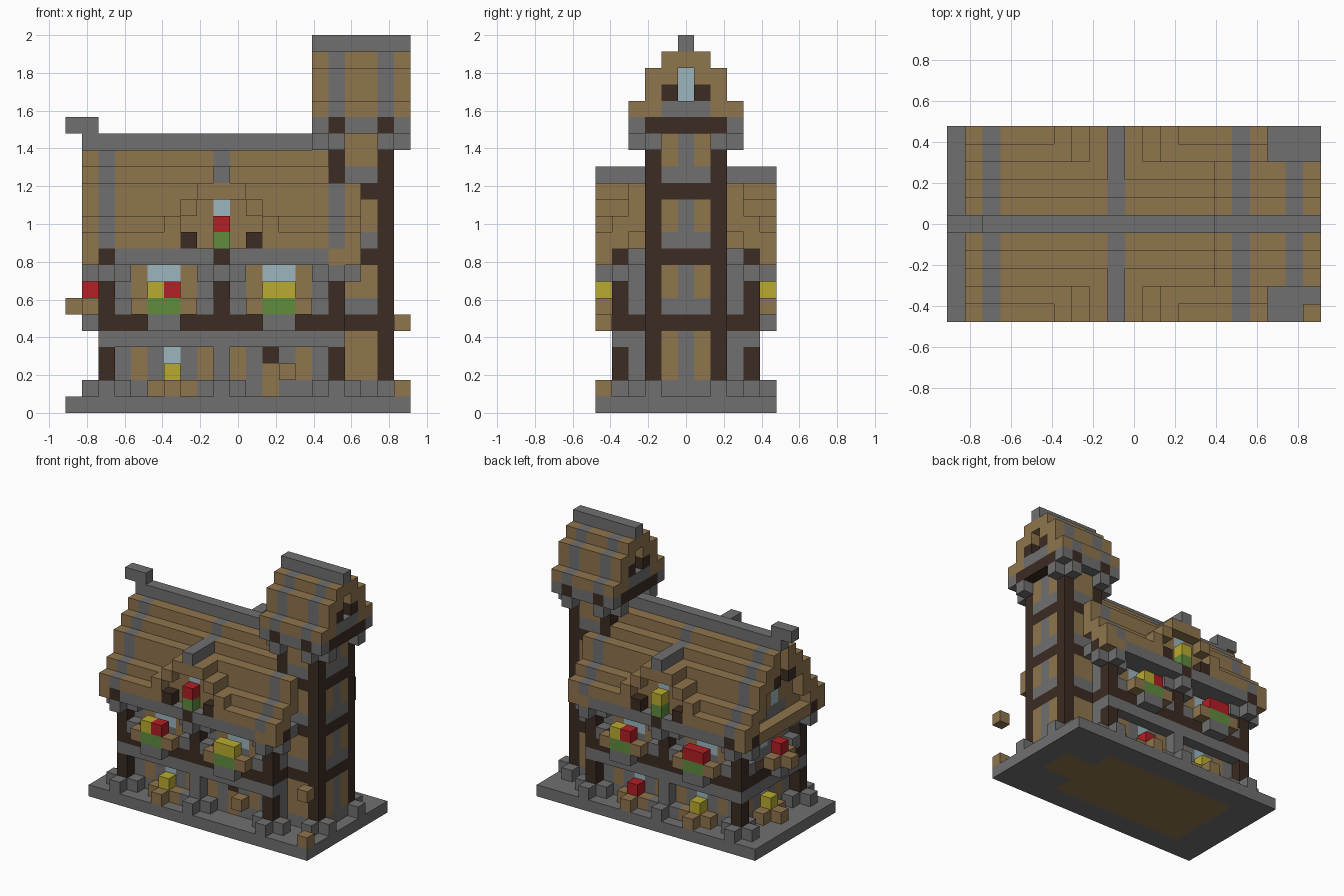
import bpy, bmesh
from mathutils import Vector

cube = bpy.data.objects.get("Cube")
if cube:
    bpy.data.objects.remove(cube, do_unlink=True)

U = 2 / 23  # edge of one block
COLOURS = {
    "stone": (0.162, 0.162, 0.162), "plank": (0.275, 0.178, 0.074),
    "timber": (0.045, 0.025, 0.016), "glass": (0.328, 0.468, 0.515),
    "red": (0.445, 0.014, 0.018), "yellow": (0.491, 0.407, 0.03),
    "green": (0.112, 0.262, 0.048),
}
MATS = {}
for name, rgb in COLOURS.items():
    m = bpy.data.materials.new(name)
    m.use_nodes = True
    m.diffuse_color = (*rgb, 1)
    m.node_tree.nodes["Principled BSDF"].inputs["Base Color"].default_value = (*rgb, 1)
    MATS[name] = m

cells = {}  # block position -> (part, colour)


def span(v):
    return range(v[0], v[1] + 1) if isinstance(v, tuple) else (v,)


def fill(part, colour, x, y, z):
    for i in span(x):
        for j in span(y):
            for k in span(z):
                cells[i, j, k] = (part, colour)


def both(part, colour, x, y, z):
    """Fill on the front (given as positive depth) and on the back."""
    a, b = (y, y) if isinstance(y, int) else y
    fill(part, colour, x, (a, b), z)
    fill(part, colour, x, (-b, -a), z)


# Base slab with a wooden floor
fill("base", "stone", (-10, 10), (-5, 5), 0)
fill("base", "plank", (-7, 5), (-3, 3), 0)
fill("base", "plank", (6, 8), (-1, 1), 0)

# Recessed wall panels, in vertical stripes
fill("house_walls", "stone", (-7, 6), (-3, 3), 1)
for z in ((2, 3), (6, 8)):
    for x in range(-7, 7):
        both("house_walls", "plank" if x in (-6, -3 if z[0] > 5 else -2, 4, 1 if z[0] > 5 else 0) else "stone", x, 3, z)
    for y in range(4):
        both("house_walls", "plank" if y == 2 else "stone", -7, y, z)
both("house_walls", "stone", 6, 3, (2, 8))

# Storey beams
for z, colour in ((4, "stone"), (5, "timber")):
    both("storey_beams", colour, (-8, 6), (3, 4), z)
    fill("storey_beams", colour, (-8, -7), (-4, 4), z)

# Posts with stone feet and heads
POSTS = (-8, -1, 6)
for x in POSTS:
    both("posts", "stone" if x == -1 else "timber", x, 4, (1, 3))
    both("posts", "timber", x, 4, (6, 8))
    for z in (1, 6, 8):
        for dx in (-1, 1):
            if z != 6 or -8 < x + dx < 6:
                both("post_blocks", "stone", x + dx, 4, z)
        if z != 6:
            both("post_blocks", "stone", x, 5, z)
        if x != -1:
            both("post_blocks", "stone", x, 3, z)

# Eave beams with timber ends
both("eave_beams", "stone", (-9, 7), (4, 5), 9)
fill("eave_beams", "plank", -9, (-3, 3), 9)
fill("eave_beams", "timber", -8, (-3, 3), 9)
for x in POSTS:
    both("eave_beams", "timber", x, (4, 5), 9)
for x in (-9, 7):
    both("eave_beams", "timber", x, 4, 9)
    both("eave_beams", "plank", x, 5, 9)

# Gable walls and stepped main roof
STEPS = {1: (14, 15), 2: (13, 14), 3: (11, 13), 4: (10, 11), 5: (10, 10)}
for y, z in STEPS.items():
    both("gable_walls", "plank", -8, y, (10, z[1]))
    if y > 2:
        both("gable_walls", "plank", 6, y, (9, z[1]))
    for x in range(-9, 8 if y > 2 else 6):
        both("main_roof", "stone" if x in POSTS else "plank", x, y, z)
both("gable_walls", "stone", 7, 3, 9)
fill("gable_walls", "plank", -8, 0, (10, 15))
fill("gable_walls", "stone", -8, (-1, 1), 10)
fill("gable_walls", "glass", -8, 0, (11, 12))
both("gable_walls", "timber", -9, 1, 13)
fill("ridge", "stone", (-9, 5), 0, 16)
fill("ridge", "stone", (-10, -9), 0, 17)

# Dormers on both slopes
for s, bloom in ((-1, "red"), (1, "yellow")):
    fill("dormers", "plank", (-2, 0), 4 * s, (10, 13))
    fill("dormers", "glass", -1, 4 * s, 12)
    for x in (-2, -1, 0):
        cells.pop((x, 5 * s, 10), None)
    for d, z in ((0, 13), (1, 13), (2, 12), (3, 11)):
        for x in (-1 - d, -1 + d):
            for y in (4, 5):
                fill("dormers", "plank", x, y * s, z)
    for x in (-3, 1):
        fill("dormers", "timber", x, 5 * s, 10)
    for y in range(2, 6):
        fill("dormers", "stone", -1, y * s, 14)
    fill("flowers", "green", -1, 5 * s, 10)
    fill("flowers", bloom, -1, 5 * s, 11)


# Upper windows with flower boxes
def flower_box(x, s, first, second):
    fill("windows", "glass", (x, x + 1), 3 * s, (7, 8))
    fill("flower_boxes", "stone", (x, x + 1), 5 * s, 5)
    fill("flower_boxes", "plank", (x - 1, x + 2), 5 * s, 6)
    fill("flowers", "green", (x, x + 1), 5 * s, 6)
    fill("flowers", first, x, 5 * s, 7)
    fill("flowers", second, x + 1, 5 * s, 7)


flower_box(-5, -1, "yellow", "red")
flower_box(2, -1, "yellow", "yellow")
flower_box(-5, 1, "red", "red")
flower_box(2, 1, "red", "yellow")
fill("windows", "glass", -7, 0, (7, 8))
fill("flower_boxes", "stone", -9, 0, 5)
fill("flower_boxes", "plank", -9, (-1, 1), 6)
fill("flower_boxes", "plank", -10, 0, 6)
fill("flowers", "green", -9, 0, 6)
fill("flowers", "red", -9, 0, 7)

# Ground windows with potted flowers
for x, s, bloom in ((-4, -1, "yellow"), (-4, 1, "yellow"), (2, 1, "red")):
    fill("windows", "glass", x, 3 * s, (2, 3))
    fill("pots", "plank", (x - 1, x + 1), 4 * s, 1)
    fill("pots", "plank", x, 5 * s, 1)
    fill("flowers", bloom, x, 4 * s, 2)
fill("windows", "glass", -7, 0, (2, 3))
fill("pots", "plank", -8, (-1, 1), 1)
fill("pots", "plank", -9, 0, 1)
fill("flowers", "yellow", -8, 0, 2)

# Door
fill("door", "plank", 2, -3, (1, 2))
fill("door", "timber", 2, -3, 3)
fill("door", "plank", 3, -4, 2)

# Tower: panels, bands and corner posts
for z in range(1, 17):
    for x in range(6, 10):
        for y in range(-2, 3):
            if z % 4 == 1 and z > 1:
                c = "timber"
            elif z == 1 or (z % 4 == 2 and z > 2):
                c = "stone"
            else:
                c = "stone" if y == 0 else "plank"
            if x in (6, 9) and abs(y) == 2:
                c = "timber"
            if x in (6, 9) or abs(y) == 2:
                fill("tower", c, x, y, z)
for z in (1, 16):
    for x, out in ((9, 10), (6, 5)):
        if z == 16 or x == 9:
            both("tower_brackets", "stone", x, 3, z)
            both("tower_brackets", "stone", out, 2, z)

# Tower head platform and roof
fill("tower_platform", "stone", (5, 10), (-3, 3), 17)
for x in (5, 10):
    fill("tower_platform", "timber", x, (-2, 2), 17)
    fill("tower_gables", "stone", x, (-1, 1), 18)
    both("tower_gables", "timber", x, 1, 19)
    both("tower_gables", "plank", x, 1, 20)
for x in (6, 9):
    both("tower_platform", "timber", x, 3, 17)
    fill("tower_gables", "plank", x, (-1, 1), (18, 20))
    fill("tower_gables", "glass", x, 0, (19, 20))
for x in range(5, 11):
    c = "stone" if x in (6, 9) else "plank"
    both("tower_roof", c, x, (2, 3), 18)
    both("tower_roof", c, x, 2, (19, 20))
    fill("tower_roof", c, x, (-1, 1), 21)
fill("tower_ridge", "stone", (5, 10), 0, 22)

# Loose corner blocks
for z in (1, 5):
    fill("loose_blocks", "plank", 10, -5, z)

# Turn each part into a mesh of its exposed block faces
AXES = [Vector(v) for v in ((1, 0, 0), (0, 1, 0), (0, 0, 1))]
for part in sorted({p for p, _ in cells.values()}):
    bm = bmesh.new()
    used = sorted({c for p, c in cells.values() if p == part})
    verts = {}
    for pos, (p, colour) in cells.items():
        if p != part:
            continue
        mid = Vector((pos[0], pos[1], pos[2] + 0.5))
        for a in range(3):
            for s in (-1, 1):
                n = AXES[a] * s
                if tuple(int(q + d) for q, d in zip(pos, n)) in cells:
                    continue
                u, v = AXES[(a + 1) % 3] / 2, AXES[(a + 2) % 3] / 2 * s
                ring = []
                for co in (-u - v, u - v, u + v, -u + v):
                    co = (mid + n / 2 + co) * U
                    key = tuple(round(q, 4) for q in co)
                    if key not in verts:
                        verts[key] = bm.verts.new(co)
                    ring.append(verts[key])
                bm.faces.new(ring).material_index = used.index(colour)
    mesh = bpy.data.meshes.new(part)
    bm.to_mesh(mesh)
    bm.free()
    for c in used:
        mesh.materials.append(MATS[c])
    bpy.context.collection.objects.link(bpy.data.objects.new(part, mesh))
